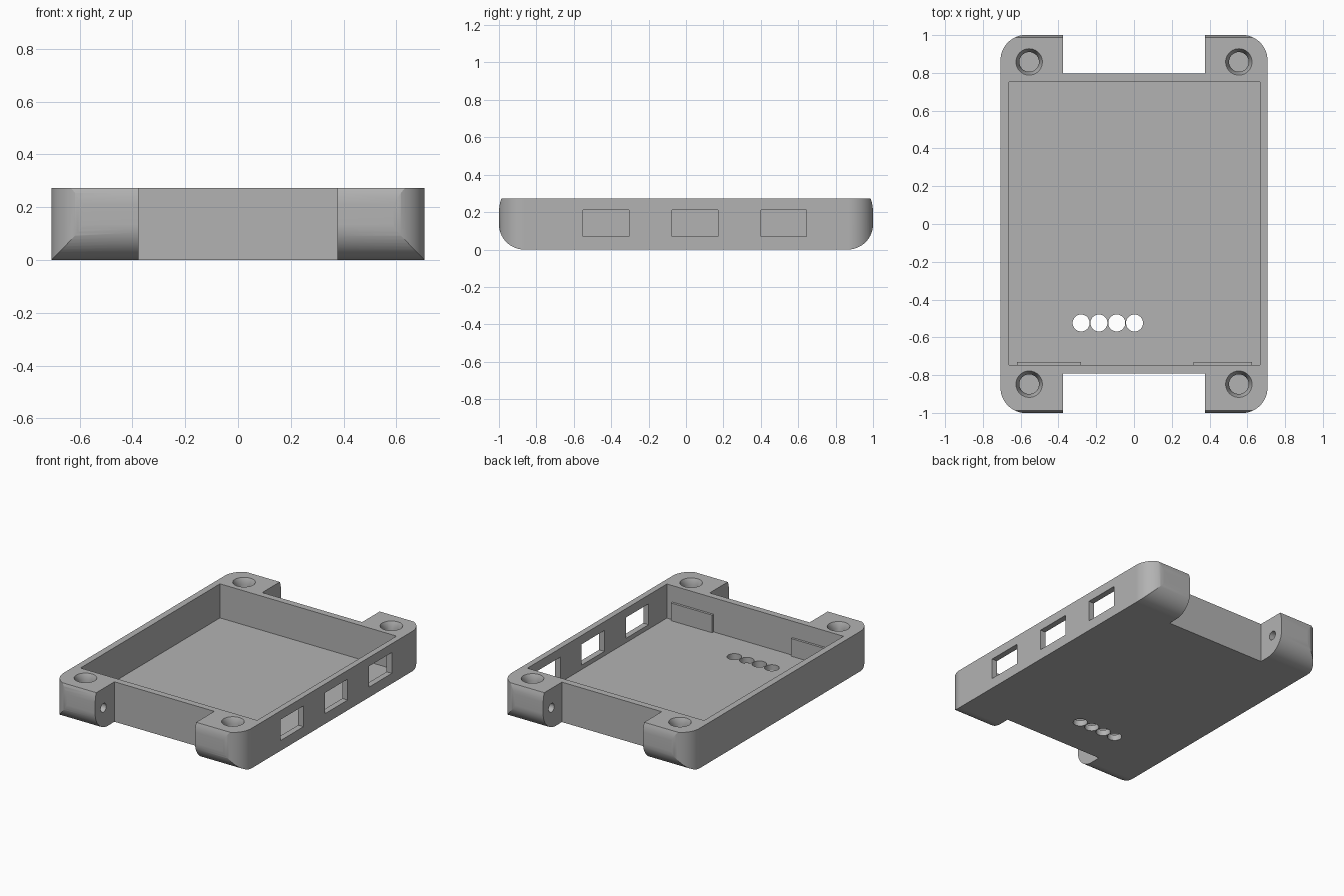
import bpy
import bmesh
import math

if "Cube" in bpy.data.objects:
    bpy.data.objects.remove(bpy.data.objects["Cube"], do_unlink=True)

HEIGHT = 0.272
HALF_W = 0.707
ROUND = 0.135

# Material
grey = bpy.data.materials.new("plain grey")
grey.use_nodes = True
colour = (0.45, 0.45, 0.45, 1.0)
grey.diffuse_color = colour
grey.node_tree.nodes["Principled BSDF"].inputs["Base Color"].default_value = colour


def loft(name, rings):
    """Closed solid through rings that share one point count."""
    bm = bmesh.new()
    loops = [[bm.verts.new(p) for p in ring] for ring in rings]
    count = len(loops[0])
    for low, high in zip(loops, loops[1:]):
        for i in range(count):
            j = (i + 1) % count
            bm.faces.new((low[i], low[j], high[j], high[i]))
    bm.faces.new(loops[0][::-1])
    bm.faces.new(loops[-1])
    bmesh.ops.recalc_face_normals(bm, faces=bm.faces)
    mesh = bpy.data.meshes.new(name)
    bm.to_mesh(mesh)
    bm.free()
    mesh.materials.append(grey)
    ob = bpy.data.objects.new(name, mesh)
    bpy.context.collection.objects.link(ob)
    return ob


def box(name, x, y, z):
    corners = [(x[0], y[0]), (x[1], y[0]), (x[1], y[1]), (x[0], y[1])]
    return loft(name, [[(a, b, h) for a, b in corners] for h in z])


def circle(r, steps=40):
    angles = [2 * math.pi * i / steps for i in range(steps)]
    return [(r * math.cos(a), r * math.sin(a)) for a in angles]


def arc(cx, cy, r, start, steps=14):
    """Quarter arc, counter-clockwise from the start angle in degrees."""
    angles = [math.radians(start + 90 * i / steps) for i in range(steps + 1)]
    return [(cx + r * math.cos(a), cy + r * math.sin(a)) for a in angles]


def combine(target, tool, operation="DIFFERENCE"):
    mod = target.modifiers.new("combine", "BOOLEAN")
    mod.operation = operation
    mod.solver = "EXACT"
    mod.object = tool
    tool.hide_render = True
    bpy.context.view_layer.objects.active = target
    bpy.ops.object.modifier_apply(modifier=mod.name)
    bpy.data.objects.remove(tool, do_unlink=True)


# Tray body: side profile with rounded lower ends and slightly drawn-in top
inset = 1 - ROUND
side = arc(-inset, ROUND, ROUND, 180) + arc(inset, ROUND, ROUND, 270)
side += [(1, 0.21), (0.997, 0.235), (0.993, 0.255), (0.987, HEIGHT)]
side += [(-0.987, HEIGHT), (-0.993, 0.255), (-0.997, 0.235), (-1, 0.21)]
tray = loft("tray_body", [[(x, y, z) for y, z in side] for x in (-0.8, 0.8)])

# Rounded rectangular plan
cx, cy = HALF_W - ROUND, 1.001 - ROUND
plan = (arc(cx, cy, ROUND, 0) + arc(-cx, cy, ROUND, 90)
        + arc(-cx, -cy, ROUND, 180) + arc(cx, -cy, ROUND, 270))
combine(tray, loft("plan", [[(x, y, z) for x, y in plan] for z in (-0.1, 0.4)]),
        "INTERSECT")

# Notches between the corner lugs, and the open compartment
combine(tray, box("rear_notch", (-0.376, 0.376), (0.798, 1.2), (-0.1, 0.4)))
combine(tray, box("front_notch", (-0.376, 0.376), (-1.2, -0.792), (-0.1, 0.4)))
combine(tray, box("compartment", (-0.663, 0.667), (-0.747, 0.753), (0.04, 0.4)))

# Three port windows in the left wall
for y in (-0.4275, 0.0475, 0.5225):
    combine(tray, box("port", (0.6, 0.8), (y - 0.1225, y + 0.1225), (0.07, 0.212)))

# Four round holes through the floor
for i in range(4):
    x = -0.28 + i * 0.0943
    combine(tray, loft("floor_hole", [[(x + a, -0.524 + b, z) for a, b in circle(0.045)]
                                      for z in (-0.1, 0.1)]))

# Countersunk screw pockets and cross holes in the corner lugs
for sx in (-1, 1):
    for sy in (-1, 1):
        px, py = sx * 0.555, sy * 0.853 + 0.005
        steps = ((0.052, 0.06), (0.052, HEIGHT - 0.04), (0.079, HEIGHT + 0.02))
        combine(tray, loft("screw_pocket", [[(px + a, py + b, z) for a, b in circle(r)]
                                            for r, z in steps]))
        combine(tray, loft("cross_hole", [[(x * sx, sy * 0.91 + a, 0.14 + b)
                                           for a, b in circle(0.03, 24)]
                                          for x in (0.3, 0.54)]))

# Smooth the curves, keep the edges crisp
bpy.ops.object.select_all(action="DESELECT")
tray.select_set(True)
bpy.context.view_layer.objects.active = tray
bpy.ops.object.shade_smooth_by_angle(angle=math.radians(25))
weighted = tray.modifiers.new("weighted normals", "WEIGHTED_NORMAL")
weighted.keep_sharp = True

# Raised pads on the inside of the front wall
box("left_inner_pad", (0.315, 0.625), (-0.75, -0.731), (0.038, 0.16))
box("right_inner_pad", (-0.62, -0.28), (-0.75, -0.731), (0.038, 0.16))
